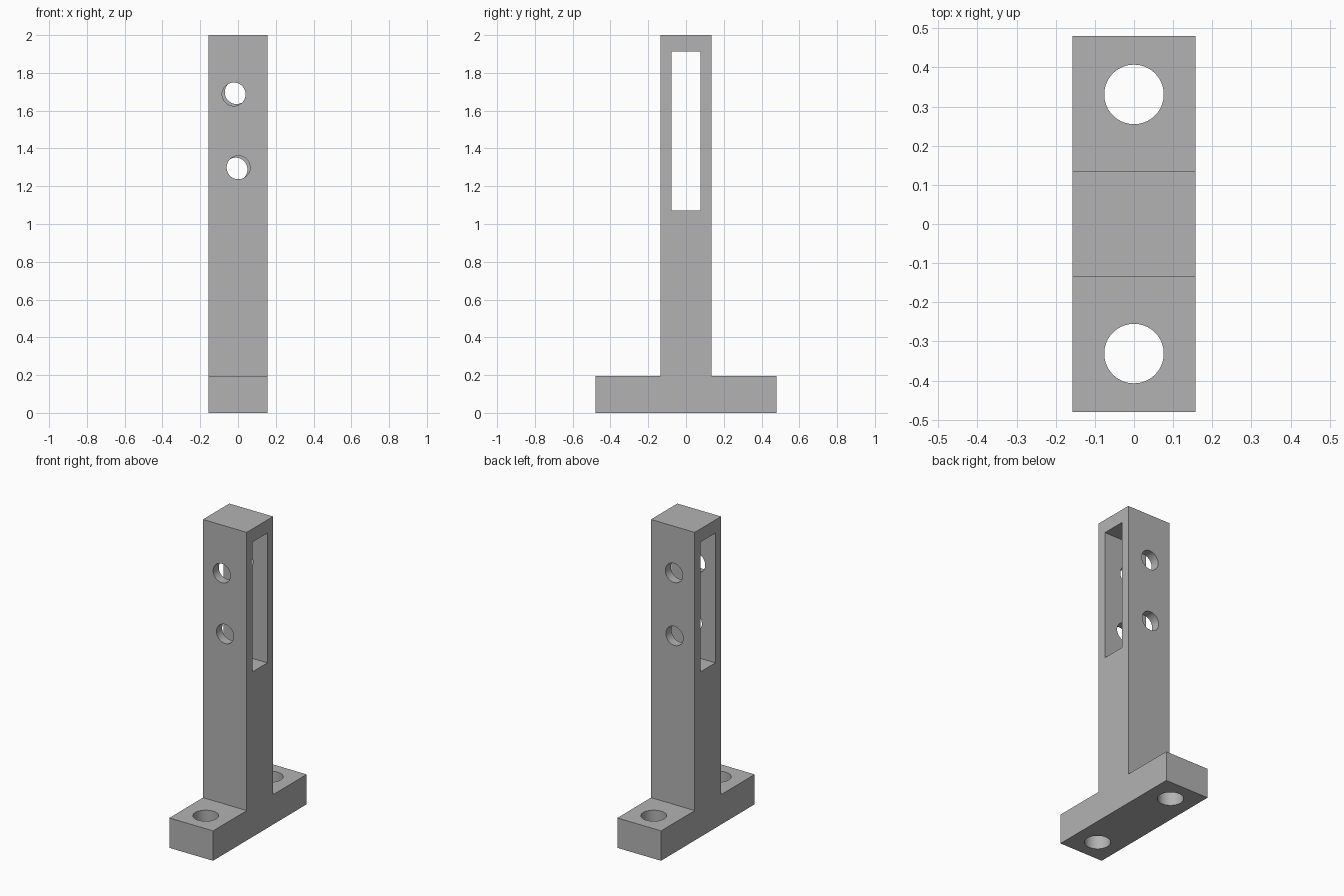
import bpy
import bmesh
from math import radians

if "Cube" in bpy.data.objects:
    bpy.data.objects.remove(bpy.data.objects["Cube"], do_unlink=True)

grey = bpy.data.materials.new("plain grey")
grey.use_nodes = True
grey.diffuse_color = (0.45, 0.45, 0.45, 1)
grey.node_tree.nodes["Principled BSDF"].inputs["Base Color"].default_value = grey.diffuse_color

HALF_X, COLUMN_Y, BASE_Y, BASE_Z, HEIGHT = 0.157, 0.135, 0.48, 0.194, 2.0
SLOT_Y, SLOT_LOW, SLOT_HIGH = 0.077, 1.072, 1.914


def extrude_side_profile(name, points, half_x):
    """Extrude a (y, z) outline along x, centred on x = 0."""
    bm = bmesh.new()
    face = bm.faces.new([bm.verts.new((-half_x, y, z)) for y, z in points])
    new = bmesh.ops.extrude_face_region(bm, geom=[face])["geom"]
    verts = [v for v in new if isinstance(v, bmesh.types.BMVert)]
    bmesh.ops.translate(bm, verts=verts, vec=(2 * half_x, 0, 0))
    bmesh.ops.recalc_face_normals(bm, faces=bm.faces)
    mesh = bpy.data.meshes.new(name)
    bm.to_mesh(mesh)
    bm.free()
    mesh.materials.append(grey)
    obj = bpy.data.objects.new(name, mesh)
    bpy.context.collection.objects.link(obj)
    return obj


def cut(target, cutter):
    """Subtract the cutter from the target, then discard it."""
    cutter.hide_render = True
    mod = target.modifiers.new("cut", "BOOLEAN")
    mod.operation, mod.solver, mod.object = "DIFFERENCE", "EXACT", cutter
    bpy.context.view_layer.objects.active = target
    bpy.ops.object.modifier_apply(modifier=mod.name)
    bpy.data.objects.remove(cutter, do_unlink=True)


def drill(target, location, radius, depth, tilt=0):
    bpy.ops.mesh.primitive_cylinder_add(vertices=64, radius=radius, depth=depth,
                                        location=location, rotation=(tilt, 0, 0))
    cutter = bpy.context.object
    cutter.data.materials.append(grey)
    cut(target, cutter)


# Base and column as one upside-down T
half = [(BASE_Y, 0), (BASE_Y, BASE_Z), (COLUMN_Y, BASE_Z), (COLUMN_Y, HEIGHT)]
outline = half + [(-y, z) for y, z in reversed(half)]
bracket = extrude_side_profile("slotted_bracket", outline, HALF_X)

# Tall slot through the column from side to side
slot = [(SLOT_Y, SLOT_LOW), (SLOT_Y, SLOT_HIGH), (-SLOT_Y, SLOT_HIGH), (-SLOT_Y, SLOT_LOW)]
cut(bracket, extrude_side_profile("slot_cutter", slot, HALF_X * 2))

# Mounting holes through the base
for side in (-1, 1):
    drill(bracket, (0, side * 0.331, BASE_Z / 2), 0.076, BASE_Z * 2)

# Slightly misaligned holes in the front and back walls of the slot
wall_y = (COLUMN_Y + SLOT_Y) / 2
for x, y, z in [(-0.022, -wall_y, 1.687), (-0.008, wall_y, 1.697),
                (0.002, -wall_y, 1.299), (-0.012, wall_y, 1.289)]:
    drill(bracket, (x, y, z), 0.062, 0.1, radians(90))

# Smooth hole walls, sharp edges elsewhere
bpy.ops.object.select_all(action="DESELECT")
bracket.select_set(True)
bpy.context.view_layer.objects.active = bracket
bpy.ops.object.shade_smooth_by_angle(angle=radians(30))
